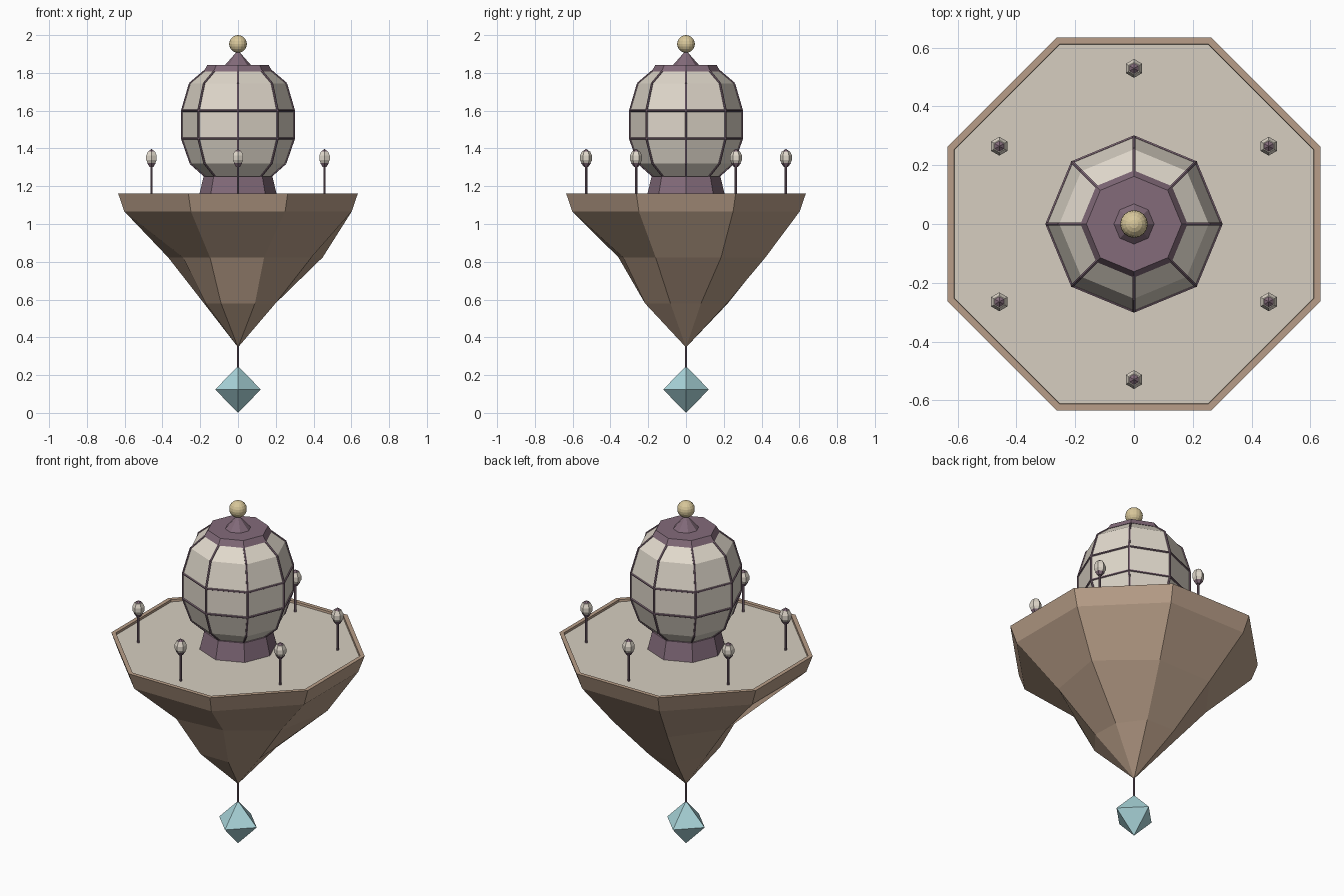
import bpy, bmesh, math
from mathutils import Vector

if "Cube" in bpy.data.objects:
    bpy.data.objects.remove(bpy.data.objects["Cube"])


def material(name, rgb):
    m = bpy.data.materials.new(name)
    lin = [((c / 255 + 0.055) / 1.055) ** 2.4 for c in rgb]
    m.diffuse_color = (*lin, 1)
    m.use_nodes = True
    m.node_tree.nodes["Principled BSDF"].inputs["Base Color"].default_value = m.diffuse_color
    return m


ROCK = material("brown rock", (184, 158, 136))
DECK = material("pale deck", (214, 206, 192))
GLASS = material("cream glass", (224, 216, 203))
PLUM = material("plum metal", (131, 107, 122))
GOLD = material("pale gold", (216, 199, 154))
AQUA = material("aqua crystal", (170, 214, 219))


def finish(bm, name, mats):
    bmesh.ops.recalc_face_normals(bm, faces=bm.faces)
    me = bpy.data.meshes.new(name)
    bm.to_mesh(me)
    bm.free()
    for m in mats:
        me.materials.append(m)
    ob = bpy.data.objects.new(name, me)
    bpy.context.collection.objects.link(ob)
    return ob


def lathe(name, profile, sides, mat, start=0.0, at=(0, 0)):
    """Stack rings of (radius or list of radii, z); radius 0 makes a point."""
    bm = bmesh.new()
    rings = []
    for r, z in profile:
        if r == 0:
            rings.append([bm.verts.new((at[0], at[1], z))] * sides)
            continue
        radii = r if isinstance(r, list) else [r] * sides
        rings.append([bm.verts.new((at[0] + q * math.cos(start + math.tau * i / sides),
                                    at[1] + q * math.sin(start + math.tau * i / sides), z))
                      for i, q in enumerate(radii)])
    for a, b in zip(rings, rings[1:]):
        for i in range(sides):
            j = (i + 1) % sides
            bm.faces.new(list(dict.fromkeys((a[i], a[j], b[j], b[i]))))
    for ring, (r, z) in ((rings[0], profile[0]), (rings[-1], profile[-1])):
        if r != 0:
            bm.faces.new(ring)
    return finish(bm, name, [mat])


def bars(name, segments, radius, mat):
    """Thin square bars between pairs of points."""
    bm = bmesh.new()
    for p, q in segments:
        d = q - p
        rot = d.to_track_quat('Z', 'Y').to_matrix().to_4x4()
        rot.translation = (p + q) / 2
        bmesh.ops.create_cone(bm, cap_ends=True, segments=6, radius1=radius,
                              radius2=radius, depth=d.length, matrix=rot)
    return finish(bm, name, [mat])


# floating rock with uneven rings and a raised lip around the deck
E = math.pi / 8
island = lathe("floating_rock", [
    (0, 0.347),
    ([.208, .235, .24, .195, .185, .235, .235, .215], 0.58),
    ([.485, .455, .45, .40, .315, .387, .36, .42], 0.823),
    (0.652, 1.067), (0.687, 1.162), (0.662, 1.162), (0.660, 1.15)], 8, ROCK, E)
island.data.materials.append(DECK)
for p in island.data.polygons:
    if p.normal.z > 0.9 and p.center.z < 1.155:
        p.material_index = 1

# hanging crystal and its rod
lathe("crystal", [(0, 0), (0.121, 0.124), (0, 0.247)], 4, AQUA)
lathe("crystal_rod", [(0.005, 0.24), (0.005, 0.37)], 6, PLUM)

# lantern house: plinth, glass body, glazing bars, cap, spire and ball
lathe("plinth", [(0.207, 1.148), (0.182, 1.252)], 8, PLUM)
body = [(0.17, 1.25), (0.25, 1.321), (0.296, 1.453), (0.296, 1.60), (0.254, 1.744), (0.17, 1.815)]
lathe("glass_body", body, 8, GLASS)


def corner(r, z, i):
    a = math.tau * i / 8
    return Vector((r * math.cos(a), r * math.sin(a), z))


segs = []
for i in range(8):
    for a, b in zip(body, body[1:]):
        segs.append((corner(*a, i), corner(*b, i)))
    for ring in body[2:4]:
        segs.append((corner(*ring, i), corner(*ring, i + 1)))
bars("glazing_bars", segs, 0.006, PLUM)
lathe("roof_cap", [(0.182, 1.808), (0.162, 1.842)], 8, PLUM)
lathe("spire", [(0.07, 1.84), (0.01, 1.908), (0.01, 1.92)], 8, PLUM)
bm = bmesh.new()
bmesh.ops.create_uvsphere(bm, u_segments=16, v_segments=10, radius=0.047)
bmesh.ops.translate(bm, verts=bm.verts, vec=(0, 0, 1.953))
finish(bm, "top_ball", [GOLD])

# six small lamp posts around the deck
for k in range(6):
    a = math.radians(30 + 60 * k)
    at = (0.529 * math.cos(a), 0.529 * math.sin(a))
    n = f"lamp_{k + 1}_"
    s = math.pi / 6
    lathe(n + "post", [(0.0065, 1.148), (0.0065, 1.315)], 6, PLUM, s, at)
    lathe(n + "collar", [(0.012, 1.303), (0.026, 1.322)], 6, PLUM, s, at)
    lathe(n + "glass", [(0.022, 1.32), (0.032, 1.338), (0.032, 1.362), (0.021, 1.385)],
          6, GLASS, s, at)
    lathe(n + "cap", [(0.022, 1.382), (0, 1.398)], 6, PLUM, s, at)
